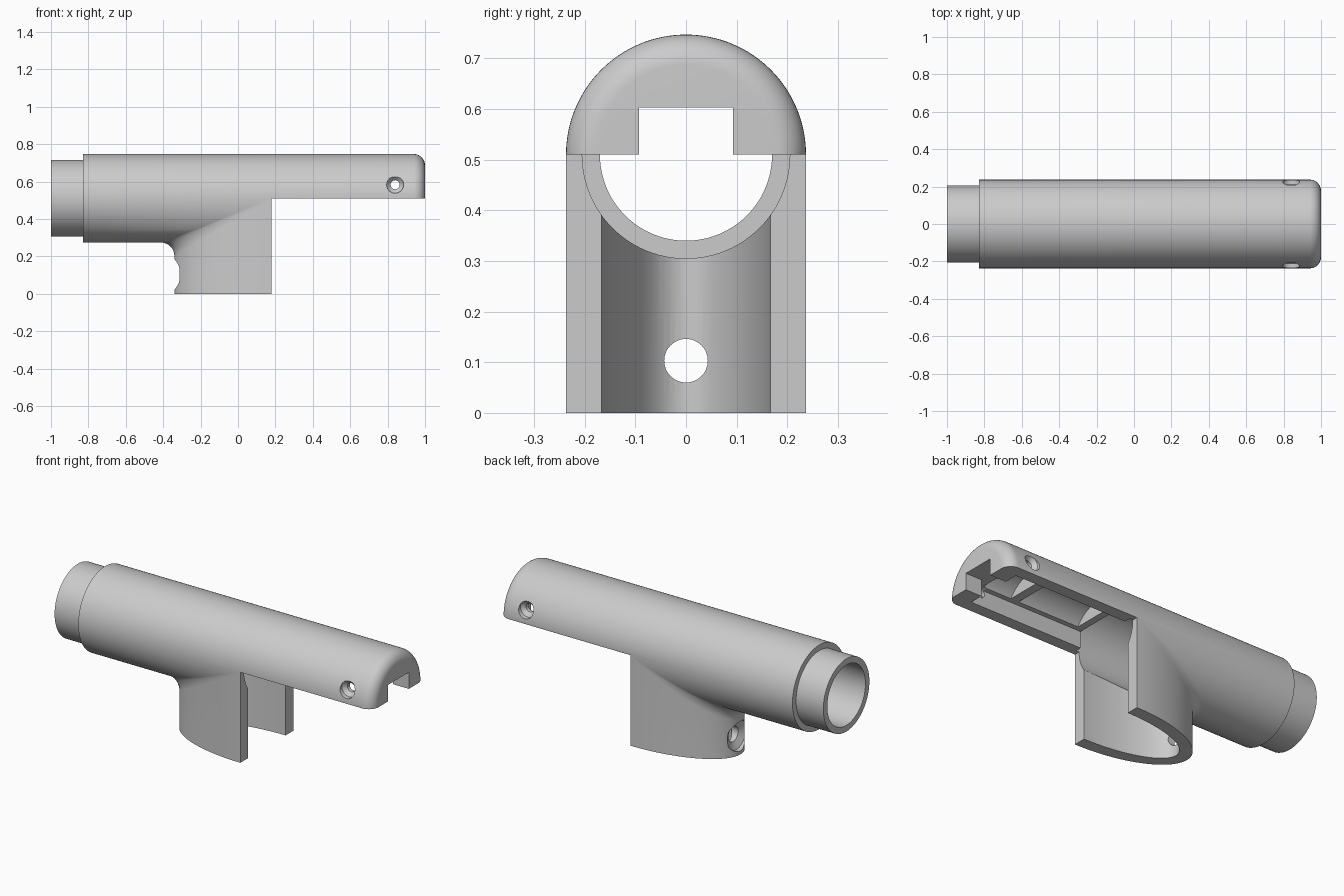
import bpy, bmesh
from math import sin, cos, pi
from mathutils import Matrix, Vector

if "Cube" in bpy.data.objects:
    bpy.data.objects.remove(bpy.data.objects["Cube"], do_unlink=True)

AXIS_Z = 0.51      # height of the tube axis
R_BODY = 0.237
LEG_X = 0.18       # open face of the leg

grey = bpy.data.materials.new("plain_grey")
grey.use_nodes = True
grey.diffuse_color = (0.6, 0.6, 0.6, 1)
grey.node_tree.nodes["Principled BSDF"].inputs["Base Color"].default_value = (0.6, 0.6, 0.6, 1)


def finish(name, bm):
    bmesh.ops.recalc_face_normals(bm, faces=bm.faces)
    mesh = bpy.data.meshes.new(name)
    bm.to_mesh(mesh)
    bm.free()
    mesh.materials.append(grey)
    ob = bpy.data.objects.new(name, mesh)
    bpy.context.collection.objects.link(ob)
    return ob


def lathe(name, profile, origin, direction, segs=96):
    """Solid of revolution from (distance, radius) pairs along a direction."""
    bm = bmesh.new()
    turn = Vector((0, 0, 1)).rotation_difference(Vector(direction)).to_matrix().to_4x4()
    place = Matrix.Translation(origin) @ turn
    rings = [[bm.verts.new(place @ Vector((r * cos(2 * pi * i / segs), r * sin(2 * pi * i / segs), d)))
              for i in range(segs)] for d, r in profile]
    for a, b in zip(rings, rings[1:]):
        for i in range(segs):
            j = (i + 1) % segs
            bm.faces.new((a[i], a[j], b[j], b[i]))
    bm.faces.new(rings[0])
    bm.faces.new(rings[-1])
    return finish(name, bm)


def box(name, lo, hi):
    bm = bmesh.new()
    bmesh.ops.create_cube(bm, size=1)
    for v in bm.verts:
        v.co = [l + (c + 0.5) * (h - l) for l, h, c in zip(lo, hi, v.co)]
    return finish(name, bm)


def combine(target, other, operation):
    mod = target.modifiers.new("cut", 'BOOLEAN')
    mod.operation, mod.solver, mod.object = operation, 'EXACT', other
    bpy.context.view_layer.objects.active = target
    bpy.ops.object.modifier_apply(modifier=mod.name)
    bpy.data.objects.remove(other, do_unlink=True)


def make_leg():
    """Half-elliptical leg whose top flares into the underside of the tube."""
    bm = bmesh.new()
    columns = []
    n, k = 64, 8

    def column(x, y, c):
        top, r = AXIS_Z - R_BODY * c + 0.001, 0.07 * c + 0.002
        pts = [(x, y, 0)]
        for i in range(k + 1):
            p = pi / 2 * i / k
            pts.append((x - r * (1 - cos(p)), y, top - r + r * sin(p)))
        pts.append((x - r, y * 0.9, top + 0.02))
        columns.append([bm.verts.new(p) for p in pts])

    column(0.26, -R_BODY, 0)
    for i in range(n + 1):
        t = -pi / 2 + pi * i / n
        column(LEG_X - 0.52 * cos(t), R_BODY * sin(t), cos(t))
    column(0.26, R_BODY, 0)
    centre = bm.verts.new((0.1, 0, AXIS_Z + 0.03))
    for a, b in zip(columns, columns[1:]):
        for i in range(len(a) - 1):
            bm.faces.new((a[i], a[i + 1], b[i + 1], b[i]))
        bm.faces.new((a[-1], centre, b[-1]))
    bm.faces.new([c[0] for c in columns])
    bm.faces.new(columns[0] + [centre] + columns[-1][::-1])
    return finish("leg", bm)


# Tube with narrow collar and rounded nose
nose = [(0.94 + 0.06 * sin(a), R_BODY - 0.06 + 0.06 * cos(a))
        for a in (pi / 2 * i / 10 for i in range(11))]
body = lathe("tube_handle_body",
             [(-1, 0.205), (-0.83, 0.205), (-0.83, R_BODY)] + nose,
             (0, 0, AXIS_Z), (1, 0, 0), 128)
combine(body, make_leg(), 'UNION')

# Remove the lower half ahead of the leg
cutters = [box("lower_cut", (LEG_X, -1, -1), (2, 1, AXIS_Z))]

# Stepped bore and shallow rounded recesses in the ceiling
for start, end, radius in ((-1.1, -0.74, 0.17), (-0.75, 0.2, 0.205),
                           (0.24, 0.62, 0.17), (0.67, 0.85, 0.17)):
    cutters.append(lathe("bore_cut", [(start, radius), (end, radius)],
                         (0, 0, AXIS_Z), (1, 0, 0)))

# Channel under the front half and the notch in the nose
cutters.append(box("channel_cut", (0.15, -0.17, 0.45), (0.9, 0.17, 0.603)))
cutters.append(box("notch_cut", (0.8, -0.093, 0.4), (1.1, 0.093, 0.603)))

# Hollow of the leg
hollow = lathe("leg_hollow", [(-0.1, 1), (0.48, 1)], (0, 0, 0), (0, 0, 1), 96)
hollow.data.transform(Matrix.Translation((LEG_X, 0, 0)) @ Matrix.Diagonal((0.45, 0.167, 1, 1)))
cutters.append(hollow)

# Countersunk screw holes: one in the leg, one on each side of the nose
cutters.append(lathe("leg_hole", [(-0.5, 0.083), (-0.315, 0.083), (-0.295, 0.043), (-0.1, 0.043)],
                     (0, 0, 0.103), (1, 0, 0), 48))
for side in (-1, 1):
    cutters.append(lathe("side_hole", [(-0.3, 0.045), (-0.21, 0.045), (-0.19, 0.024), (-0.05, 0.024)],
                         (0.84, 0, 0.583), (0, side, 0), 40))

for c in cutters:
    combine(body, c, 'DIFFERENCE')

bpy.ops.object.select_all(action='DESELECT')
body.select_set(True)
bpy.context.view_layer.objects.active = body
bpy.ops.object.shade_smooth_by_angle(angle=0.5)
